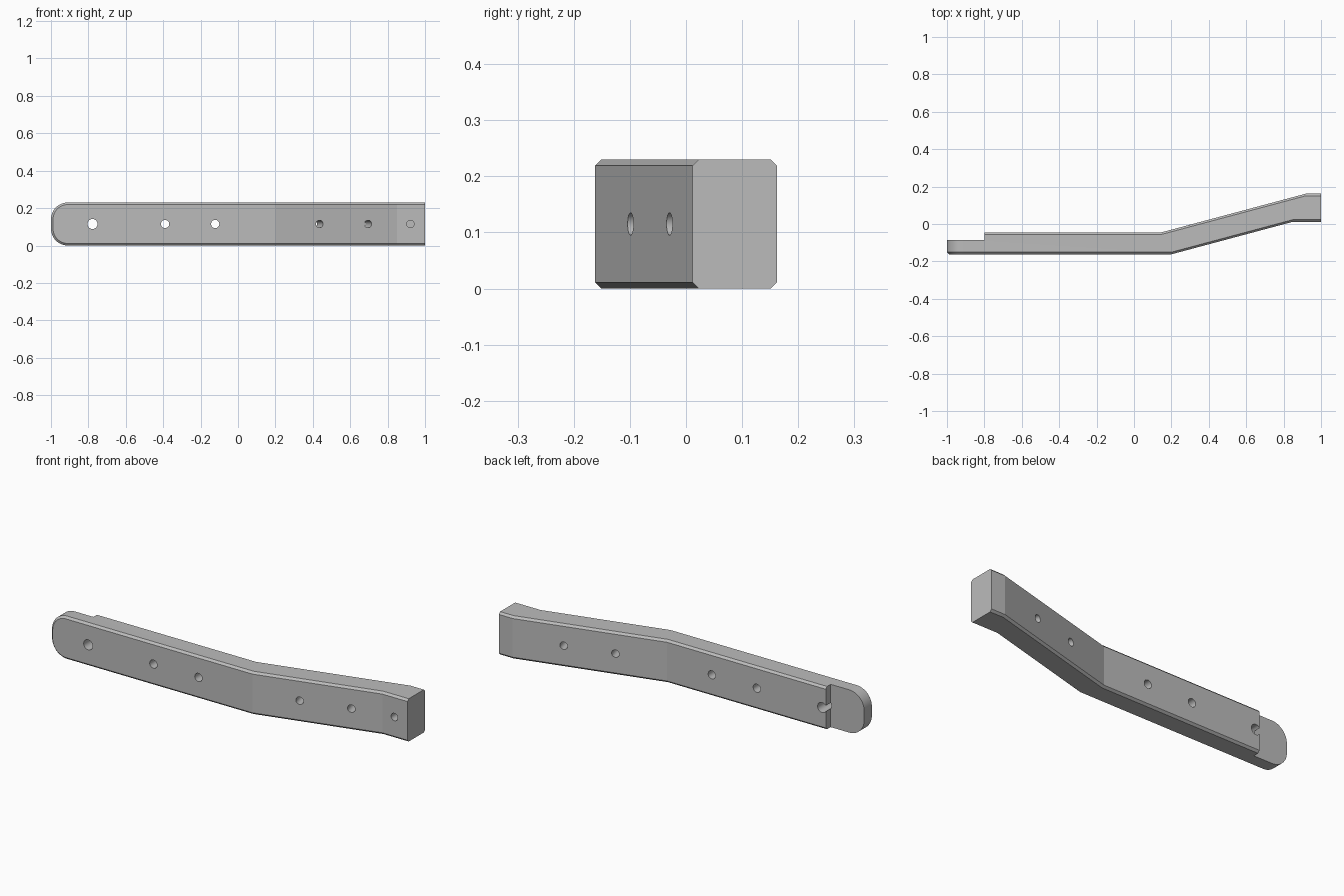
import bpy, bmesh, math
from mathutils import Matrix, Vector

if "Cube" in bpy.data.objects:
    bpy.data.objects.remove(bpy.data.objects["Cube"])

H, CH, R = 0.23, 0.011, 0.09          # bar height, chamfer, end rounding
YF, YB = -0.162, -0.045               # front and back of the straight arm
SLOPE = math.radians(15)

grey = bpy.data.materials.new("light grey")
grey.diffuse_color = (0.5, 0.5, 0.5, 1)
grey.use_nodes = True
grey.node_tree.nodes["Principled BSDF"].inputs["Base Color"].default_value = grey.diffuse_color


def make_object(name, bm):
    bmesh.ops.recalc_face_normals(bm, faces=bm.faces)
    mesh = bpy.data.meshes.new(name)
    bm.to_mesh(mesh)
    bm.free()
    obj = bpy.data.objects.new(name, mesh)
    bpy.context.collection.objects.link(obj)
    mesh.materials.append(grey)
    return obj


# Bent bar: plan outline extruded upward
outline = [(-1, YF), (0.2, YF), (0.85, 0.012), (1, 0.012),
           (1, 0.162), (0.918, 0.162), (0.145, YB), (-1, YB)]
bm = bmesh.new()
base = bm.faces.new([bm.verts.new((x, y, 0)) for x, y in outline])
ext = bmesh.ops.extrude_face_region(bm, geom=[base])
bmesh.ops.translate(bm, vec=(0, 0, H),
                    verts=[g for g in ext["geom"] if isinstance(g, bmesh.types.BMVert)])
bmesh.ops.recalc_face_normals(bm, faces=bm.faces)

# Rounded left end
ends = [e for e in bm.edges if all(v.co.x < -0.99 for v in e.verts)
        and abs(e.verts[0].co.y - e.verts[1].co.y) > 0.05]
bmesh.ops.bevel(bm, geom=ends, offset=R, segments=12, profile=0.5, affect='EDGES')
bm.normal_update()


# Chamfer around the front and back faces, except at the square right end
def is_chamfered(e):
    a, b = sorted((f.normal for f in e.link_faces), key=lambda n: abs(n.y))
    return abs(a.y) < 0.1 and abs(b.y) > 0.5 and a.x < 0.9


bmesh.ops.bevel(bm, geom=[e for e in bm.edges if is_chamfered(e)],
                offset=CH, segments=1, affect='EDGES')
bar = make_object("bent_bar", bm)

# Cutter for the thin tongue at the rounded end
bm = bmesh.new()
bmesh.ops.create_cube(bm, size=1, matrix=Matrix.Translation((-1.05, 0.057, H / 2))
                      @ Matrix.Diagonal((0.5, 0.286, 0.6, 1)))
cutters = [make_object("tongue_cutter", bm)]

# Cutters for the bolt holes: x, y on the axis, radius, length, tilt
holes = [(-0.778, -0.1, 0.027, 0.4, 0), (-0.39, -0.1, 0.022, 0.4, 0),
         (-0.122, -0.1, 0.022, 0.4, 0),
         (0.436, -0.099, 0.02, 0.5, SLOPE), (0.695, -0.029, 0.02, 0.5, SLOPE),
         (0.922, 0.012, 0.02, 0.2, 0)]          # last one is blind
bm = bmesh.new()
for x, y, r, length, tilt in holes:
    bmesh.ops.create_cone(
        bm, cap_ends=True, segments=32, radius1=r, radius2=r, depth=length,
        matrix=Matrix.Translation((x, y, H / 2)) @ Matrix.Rotation(tilt, 4, 'Z')
        @ Matrix.Rotation(math.pi / 2, 4, 'X'))
cutters.append(make_object("hole_cutter", bm))

for c in cutters:
    c.hide_render = True
    mod = bar.modifiers.new(c.name, 'BOOLEAN')
    mod.operation, mod.solver, mod.object = 'DIFFERENCE', 'EXACT', c

# Apply the cuts and drop the cutters
dg = bpy.context.evaluated_depsgraph_get()
result = bpy.data.meshes.new_from_object(bar.evaluated_get(dg))
bar.modifiers.clear()
bar.data = result
for c in cutters:
    bpy.data.objects.remove(c)

bpy.ops.object.select_all(action='DESELECT')
bar.select_set(True)
bpy.context.view_layer.objects.active = bar
bpy.ops.object.shade_smooth_by_angle(angle=math.radians(13))
